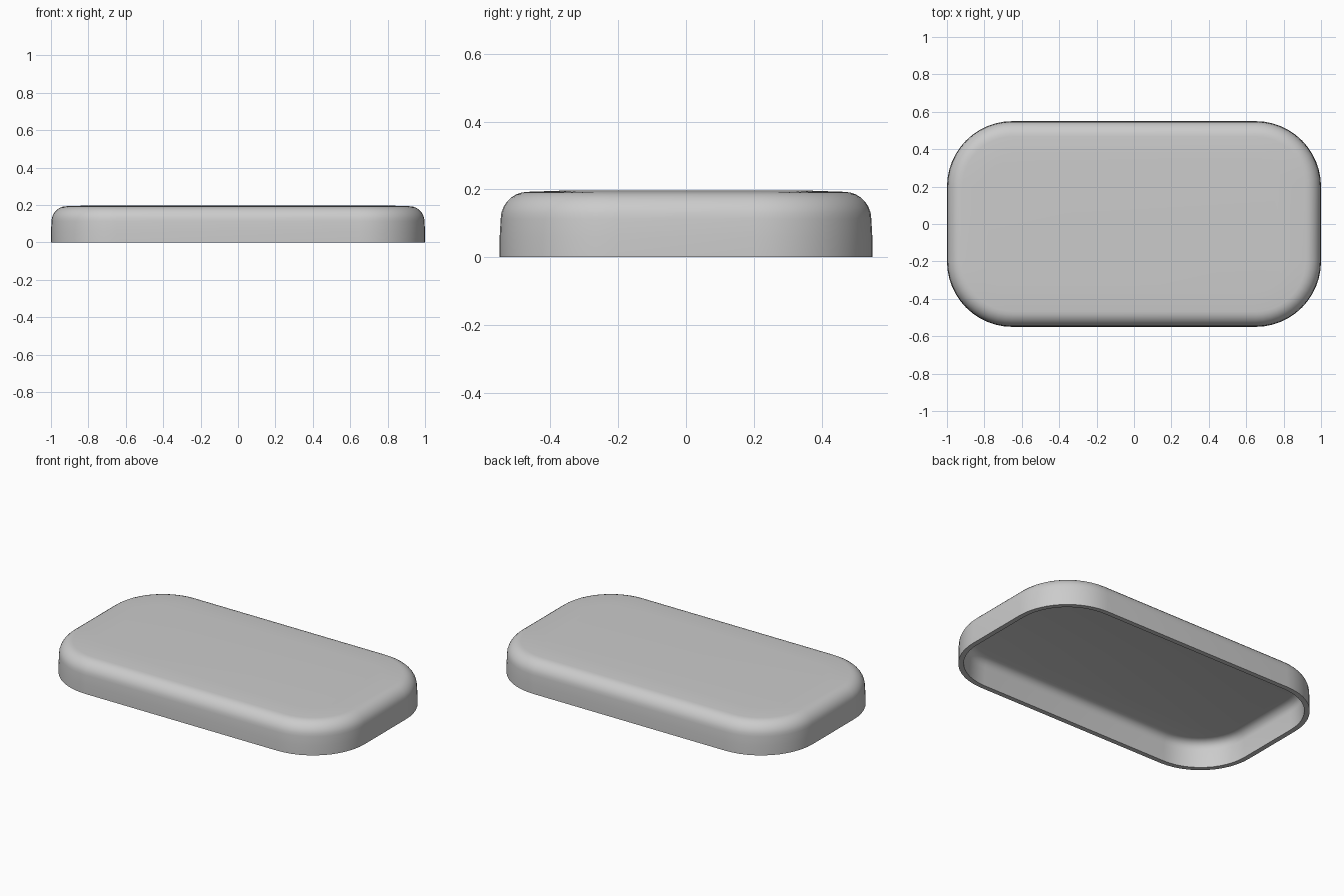
import bpy, bmesh, math

if "Cube" in bpy.data.objects:
    bpy.data.objects.remove(bpy.data.objects["Cube"])

HX, HY, R = 1.0, 0.55, 0.35   # half length, half width, corner radius
SEG = 12                      # steps per rounded corner


def ring(bm, inset, z):
    """One rounded-rectangle loop, shrunk by inset."""
    r = R - inset
    verts = []
    for i, (sx, sy) in enumerate([(1, 1), (-1, 1), (-1, -1), (1, -1)]):
        for k in range(SEG + 1):
            a = math.pi / 2 * (i + k / SEG)
            verts.append(bm.verts.new((sx * (HX - R) + r * math.cos(a),
                                       sy * (HY - R) + r * math.sin(a), z)))
    return verts


def fillet(inset, z_top, rad, n):
    """Quarter round from the wall up to the flat top."""
    return [(inset + rad * (1 - math.cos(math.pi / 2 * k / n)),
             z_top - rad * (1 - math.sin(math.pi / 2 * k / n))) for k in range(n + 1)]


# Cross-section: inner ceiling, inner wall, rim, outer wall, rounded top edge
inner = fillet(0.035, 0.16, 0.05, 4)[::-1] + [(0.03, 0.0)]
outer = [(0.0, 0.0), (0.0, 0.06)] + fillet(0.003, 0.193, 0.08, 7) + [(0.2, 0.197)]

bm = bmesh.new()
rings = [ring(bm, i, z) for i, z in inner + outer]
n = len(rings[0])
for a, b in zip(rings, rings[1:]):
    for j in range(n):
        k = (j + 1) % n
        bm.faces.new((a[j], a[k], b[k], b[j]))
bm.faces.new(rings[0])    # underside of the lid
bm.faces.new(rings[-1])   # top panel
bmesh.ops.recalc_face_normals(bm, faces=bm.faces)

mesh = bpy.data.meshes.new("shell_cover")
bm.to_mesh(mesh)
bm.free()
cover = bpy.data.objects.new("shell_cover", mesh)
bpy.context.collection.objects.link(cover)
bpy.context.view_layer.objects.active = cover
cover.select_set(True)
bpy.ops.object.shade_smooth_by_angle(angle=math.radians(30))
